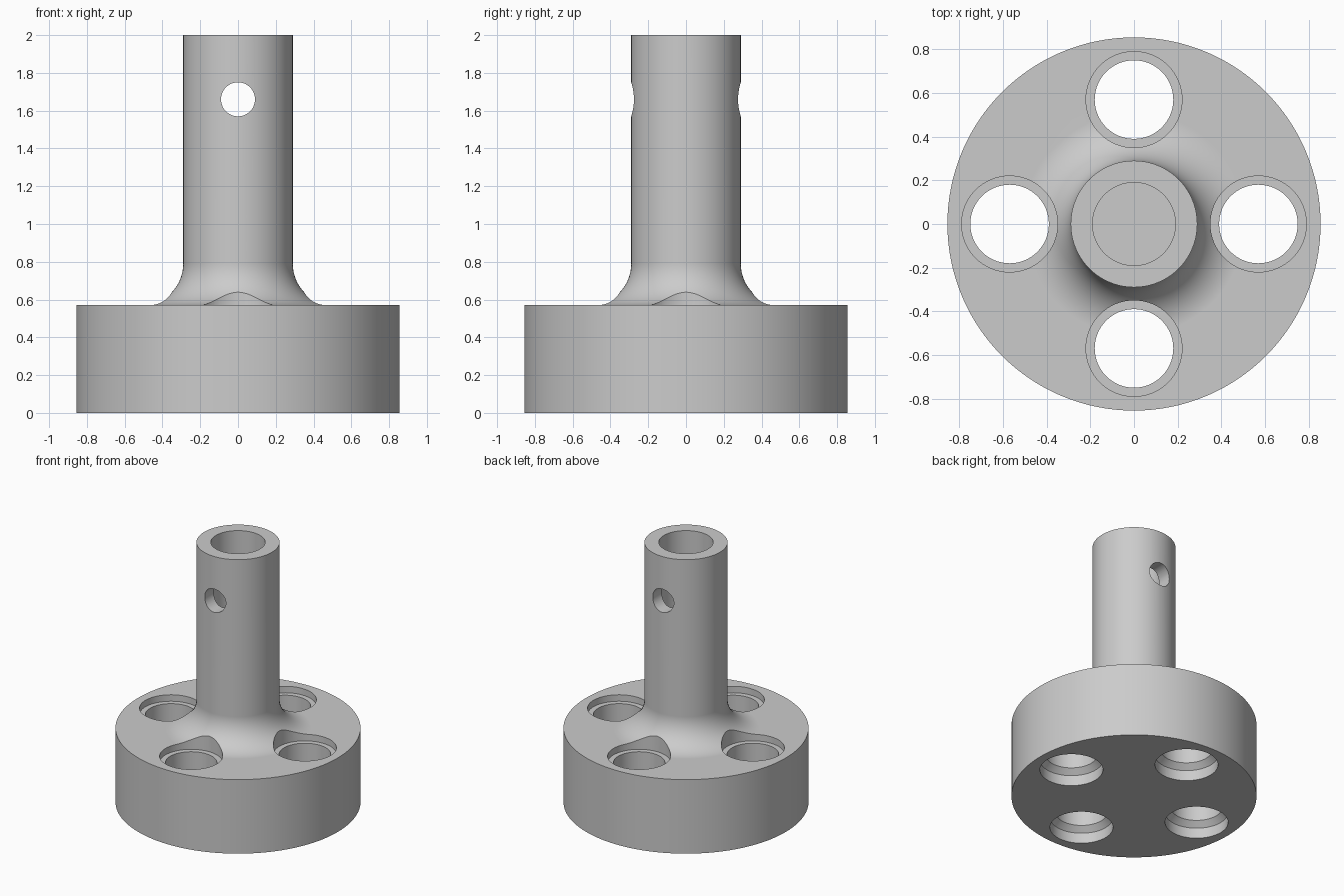
import bpy, bmesh, math
from mathutils import Matrix

cube = bpy.data.objects.get("Cube")
if cube:
    bpy.data.objects.remove(cube, do_unlink=True)

grey = bpy.data.materials.new("plain grey")
grey.use_nodes = True
colour = (0.6, 0.6, 0.6, 1)
grey.diffuse_color = colour
grey.node_tree.nodes["Principled BSDF"].inputs["Base Color"].default_value = colour


def lathe(name, profile, steps, matrix=Matrix()):
    """Revolve (radius, height) points around z into a closed solid."""
    bm = bmesh.new()
    verts = [bm.verts.new((r, 0, z)) for r, z in profile]
    edges = [bm.edges.new(pair) for pair in zip(verts, verts[1:])]
    bmesh.ops.spin(bm, geom=verts + edges, cent=(0, 0, 0), axis=(0, 0, 1),
                   angle=math.tau, steps=steps)
    bmesh.ops.remove_doubles(bm, verts=bm.verts, dist=1e-4)
    bmesh.ops.recalc_face_normals(bm, faces=bm.faces)
    bm.transform(matrix)
    mesh = bpy.data.meshes.new(name)
    bm.to_mesh(mesh)
    bm.free()
    mesh.materials.append(grey)
    obj = bpy.data.objects.new(name, mesh)
    bpy.context.collection.objects.link(obj)
    return obj


def cut(target, cutter):
    cutter.hide_render = True
    mod = target.modifiers.new("cut", 'BOOLEAN')
    mod.operation = 'DIFFERENCE'
    mod.solver = 'EXACT'
    mod.object = cutter
    bpy.context.view_layer.objects.active = target
    bpy.ops.object.modifier_apply(modifier=mod.name)
    bpy.data.objects.remove(cutter, do_unlink=True)


# Flange, fillet and hollow post as one turned body
flange_r, flange_h = 0.855, 0.57
post_r, bore_r, bore_floor = 0.29, 0.19, 0.85
fillet = 0.22
profile = [(0, 0), (flange_r, 0), (flange_r, flange_h)]
for i in range(17):
    a = i / 16 * math.pi / 2
    profile.append((post_r + fillet * (1 - math.sin(a)),
                    flange_h + fillet * (1 - math.cos(a))))
profile += [(post_r, 2), (bore_r, 2), (bore_r, bore_floor), (0, bore_floor)]
body = lathe("flanged_post", profile, 128)

# Four bolt holes, stepped at the top and tapered at the bottom
wide, narrow = 0.22, 0.18
bolt_profile = [(0, -0.1), (wide, -0.1), (wide, 0.08), (narrow, 0.12),
                (narrow, 0.52), (wide, 0.52), (wide, 1), (0, 1)]
for i in range(4):
    place = Matrix.Rotation(i * math.pi / 2, 4, 'Z') @ Matrix.Translation((0.57, 0, 0))
    cut(body, lathe("bolt_hole_cutter", bolt_profile, 64, place))

# Cross pin hole through the post, front to back
pin_place = Matrix.Translation((0, 0, 1.66)) @ Matrix.Rotation(math.pi / 2, 4, 'X')
cut(body, lathe("pin_hole_cutter", [(0, -0.5), (0.09, -0.5), (0.09, 0.5), (0, 0.5)],
                48, pin_place))

# Smooth walls with crisp rims
bpy.ops.object.select_all(action='DESELECT')
body.select_set(True)
bpy.context.view_layer.objects.active = body
bpy.ops.object.shade_smooth_by_angle(angle=math.radians(30))
weighted = body.modifiers.new("even_shading", 'WEIGHTED_NORMAL')
weighted.keep_sharp = True
